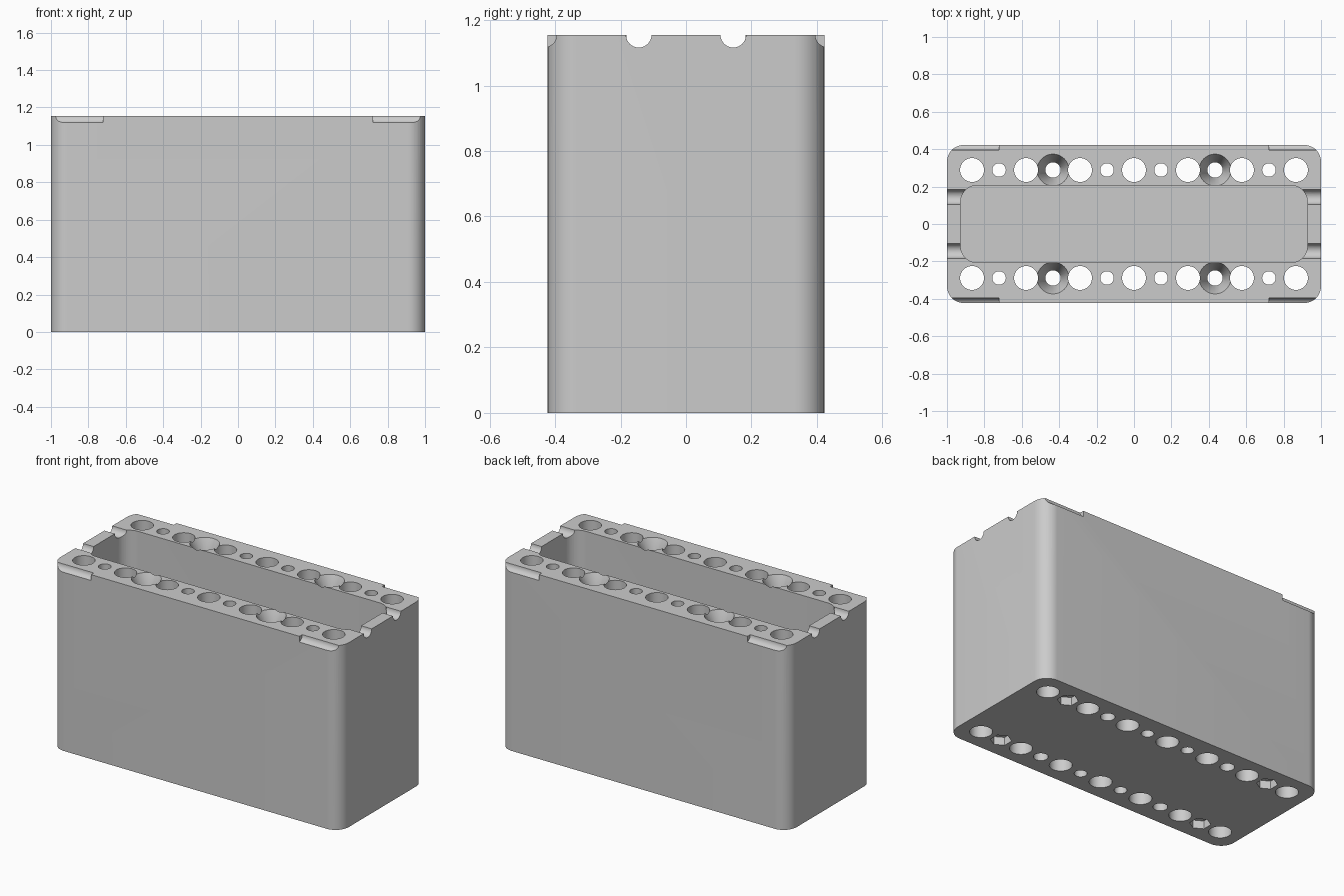
import bpy, bmesh, math
from mathutils import Matrix, Vector

if "Cube" in bpy.data.objects:
    bpy.data.objects.remove(bpy.data.objects["Cube"])

HX, HY, H = 1.0, 0.4225, 1.155     # half length, half width, height
P = 0.1443                         # hole pitch
ROW = 2 * P                        # hole row offset from the centre
EPS = 0.02

grey = bpy.data.materials.new("light grey")
grey.use_nodes = True
grey.diffuse_color = (0.6, 0.6, 0.6, 1)
grey.node_tree.nodes["Principled BSDF"].inputs["Base Color"].default_value = (0.6, 0.6, 0.6, 1)


def new_object(name, bm):
    bmesh.ops.recalc_face_normals(bm, faces=bm.faces)
    mesh = bpy.data.meshes.new(name)
    bm.to_mesh(mesh)
    bm.free()
    mesh.materials.append(grey)
    ob = bpy.data.objects.new(name, mesh)
    bpy.context.collection.objects.link(ob)
    return ob


def rounded_block(name, hx, hy, r, z0, z1, seg=12):
    """Upright block with rounded vertical edges."""
    bm = bmesh.new()
    ring = []
    for i, (sx, sy) in enumerate([(1, 1), (-1, 1), (-1, -1), (1, -1)]):
        for k in range(seg + 1):
            a = math.pi / 2 * (i + k / seg)
            ring.append(bm.verts.new((sx * (hx - r) + r * math.cos(a),
                                      sy * (hy - r) + r * math.sin(a), z0)))
    face = bm.faces.new(ring)
    top = bmesh.ops.extrude_face_region(bm, geom=[face])["geom"]
    bmesh.ops.translate(bm, vec=(0, 0, z1 - z0),
                        verts=[v for v in top if isinstance(v, bmesh.types.BMVert)])
    return new_object(name, bm)


def rod(name, start, end, r1, r2=None, seg=40):
    """Cylinder or cone between two points."""
    start, end = Vector(start), Vector(end)
    axis = end - start
    turn = axis.to_track_quat("Z", "Y").to_matrix().to_4x4()
    bm = bmesh.new()
    bmesh.ops.create_cone(bm, cap_ends=True, segments=seg, radius1=r1,
                          radius2=r1 if r2 is None else r2, depth=axis.length,
                          matrix=Matrix.Translation((start + end) / 2) @ turn)
    return new_object(name, bm)


def cut(body, cutter):
    """Subtract the cutter for good and remove it."""
    mod = body.modifiers.new("cut", "BOOLEAN")
    mod.operation, mod.solver, mod.object = "DIFFERENCE", "EXACT", cutter
    graph = bpy.context.evaluated_depsgraph_get()
    mesh = bpy.data.meshes.new_from_object(body.evaluated_get(graph))
    body.modifiers.clear()
    body.data = mesh
    bpy.data.objects.remove(cutter)


# Outer shell with the open cavity
body = rounded_block("box_body", HX, HY, 0.09, 0, H)
cut(body, rounded_block("cavity", 0.927, 0.207, 0.09, 0.072, H + EPS))

# Two rows of vertical holes
for side in (-1, 1):
    y = side * ROW
    for i in range(-6, 7):
        x = i * P
        if i % 2 == 0:
            radius = 0.064
        else:
            radius = 0.041 if abs(i) == 3 else 0.036
        cut(body, rod("hole", (x, y, -EPS), (x, y, H + EPS), radius))
        # Countersinks for screw heads
        if abs(i) == 3:
            cut(body, rod("countersink", (x, y, H - 0.1), (x, y, H + 0.002), 0.0405, 0.086))
        # Hexagonal nut pockets in the base
        if abs(i) == 5:
            cut(body, rod("nut_pocket", (x, y, -EPS), (x, y, 0.05), 0.06, seg=6))

# Grooves across the end walls and grips along the long top edges
for sx in (-1, 1):
    for sy in (-1, 1):
        cut(body, rod("end_groove", (sx * 0.9, sy * P, H), (sx * 1.1, sy * P, H), 0.039))
        cut(body, rod("edge_grip", (sx * 5 * P, sy * 3 * P, H), (sx * 1.1, sy * 3 * P, H), 0.038))

# Smooth round walls, sharp edges
bpy.ops.object.select_all(action="DESELECT")
body.select_set(True)
bpy.context.view_layer.objects.active = body
bpy.ops.object.shade_smooth_by_angle(angle=math.radians(30))
